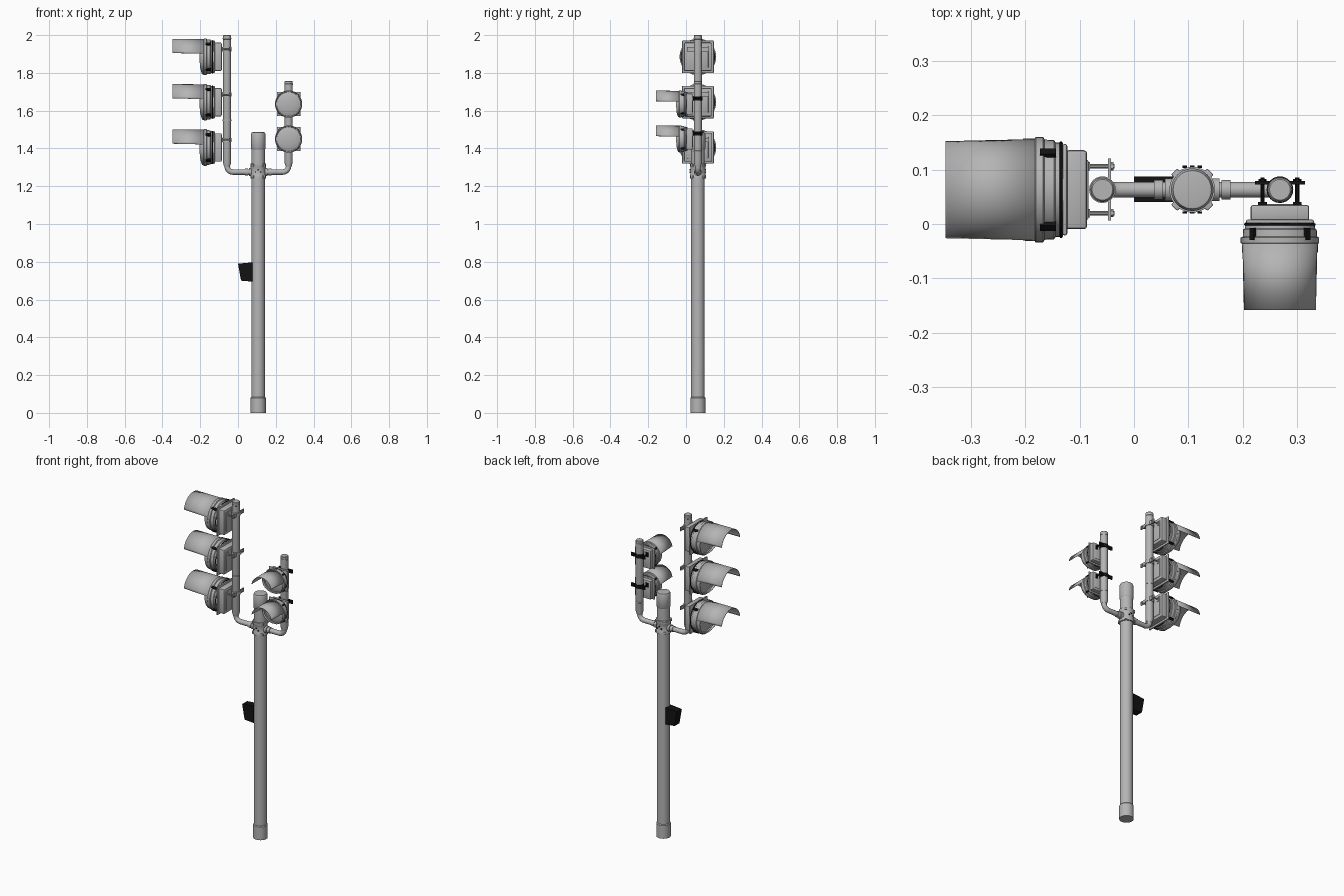
import bpy, bmesh, math
from mathutils import Matrix, Vector

cube = bpy.data.objects.get("Cube")
if cube:
    bpy.data.objects.remove(cube, do_unlink=True)


def material(name, color):
    m = bpy.data.materials.new(name)
    m.use_nodes = True
    m.diffuse_color = (*color, 1)
    m.node_tree.nodes["Principled BSDF"].inputs["Base Color"].default_value = (*color, 1)
    return m


GREY = material("light grey metal", (0.46, 0.46, 0.46))
BLACK = material("black plastic", (0.006, 0.006, 0.006))
POLE_X, POLE_Y = 0.107, 0.063
ARM_Z = 1.275
ALONG_Y = Matrix.Rotation(math.radians(90), 4, 'X')   # turns +z to -y
ALONG_X = Matrix.Rotation(math.radians(90), 4, 'Y')   # turns +z to +x


def finish(name, bm, mat, matrix=None):
    mesh = bpy.data.meshes.new(name)
    bmesh.ops.recalc_face_normals(bm, faces=bm.faces)
    bm.to_mesh(mesh)
    bm.free()
    for p in mesh.polygons:
        p.use_smooth = True
    mesh.set_sharp_from_angle(angle=math.radians(32))
    mesh.materials.append(mat)
    o = bpy.data.objects.new(name, mesh)
    bpy.context.collection.objects.link(o)
    if matrix is not None:
        o.matrix_world = matrix
    return o


def lathe(name, profile, mat, matrix=None, sides=32):
    """Revolve (radius, z) pairs round z, capping open ends."""
    bm = bmesh.new()
    rings = []
    for r, z in profile:
        rings.append([bm.verts.new((r * math.cos(a), r * math.sin(a), z))
                      for a in (math.tau * i / sides for i in range(sides))])
    for a, b in zip(rings, rings[1:]):
        for i in range(sides):
            j = (i + 1) % sides
            bm.faces.new((a[i], a[j], b[j], b[i]))
    bm.faces.new(rings[0])
    bm.faces.new(rings[-1])
    return finish(name, bm, mat, matrix)


def rod(name, r, start, length, mat, matrix, turn=Matrix(), sides=16):
    place = matrix @ Matrix.Translation(start) @ turn
    return lathe(name, [(r, 0), (r, length)], mat, place, sides)


def box(name, center, size, mat, matrix=Matrix(), bevel=0.0):
    bm = bmesh.new()
    bmesh.ops.create_cube(bm, size=1)
    bmesh.ops.scale(bm, vec=size, verts=bm.verts)
    bmesh.ops.translate(bm, vec=center, verts=bm.verts)
    if bevel:
        bmesh.ops.bevel(bm, geom=bm.edges[:], offset=bevel, segments=2,
                        affect='EDGES', profile=0.5)
    return finish(name, bm, mat, matrix)


# Main pole with base sleeve and cap
pole = Matrix.Translation((POLE_X, POLE_Y, 0))
lathe("main_pole", [(0.036, 0.0), (0.036, 1.41)], GREY, pole, 40)
lathe("base_sleeve", [(0.040, 0), (0.040, 0.08), (0.036, 0.085)], GREY, pole, 40)
lathe("pole_cap", [(0.036, 1.395), (0.039, 1.40), (0.039, 1.475),
                   (0.035, 1.485), (0.030, 1.486)], GREY, pole, 40)

# Clamp that carries the two arms
lathe("arm_clamp", [(0.037, 1.24), (0.042, 1.241), (0.042, 1.258), (0.040, 1.262),
                    (0.040, 1.30), (0.042, 1.304), (0.042, 1.32), (0.037, 1.321)],
      GREY, pole, 40)
for k in range(4):
    turned = pole @ Matrix.Rotation(math.radians(45 + 90 * k), 4, 'Z')
    for z in (1.25, 1.312):
        box("clamp_lug", (0.041, 0, z), (0.012, 0.016, 0.014), GREY, turned, 0.002)
for side in (-1, 1):
    for dx, dz in ((0, 0.012), (-0.014, 0), (0.014, 0)):
        rod("clamp_screw", 0.004, (dx, side * 0.042 + 0.002, ARM_Z + dz), 0.004,
            BLACK, pole, ALONG_Y, 8)


def arm(name, end_x, side):
    """Elbow pipe from the pole out to an upright."""
    bend = 0.032
    pts = [(POLE_X + side * 0.035, ARM_Z)]
    for i in range(9):
        a = math.radians(90 * i / 8)
        pts.append((end_x - side * bend * (1 - math.sin(a)),
                    ARM_Z + bend * (1 - math.cos(a))))
    pts.append((end_x, 1.34))
    curve = bpy.data.curves.new(name, 'CURVE')
    curve.dimensions = '3D'
    curve.bevel_depth = 0.0145
    curve.bevel_resolution = 4
    curve.use_fill_caps = True
    spline = curve.splines.new('POLY')
    spline.points.add(len(pts) - 1)
    for p, (x, z) in zip(spline.points, pts):
        p.co = (x, POLE_Y, z, 1)
    curve.materials.append(GREY)
    o = bpy.data.objects.new(name, curve)
    bpy.context.collection.objects.link(o)
    # Collars along the horizontal run
    for d, r, w in ((0.036, 0.021, 0.014), (0.054, 0.018, 0.016)):
        x = POLE_X + side * (d + w / 2) - w / 2
        rod("arm_collar", r, (x, POLE_Y, ARM_Z), w, GREY, Matrix(), ALONG_X, 24)


def upright(name, x, top, joint):
    m = Matrix.Translation((x, POLE_Y, 0))
    lathe(name, [(0.016, 1.305), (0.0215, 1.325), (0.0215, top - 0.003),
                 (0.019, top)], GREY, m, 28)
    for z in (joint, top - 0.022):
        lathe(name + "_joint", [(0.0215, z), (0.0228, z + 0.001),
                                (0.0228, z + 0.007), (0.0215, z + 0.008)], GREY, m, 28)


RIGHT_X, LEFT_X = -0.058, 0.268
arm("right_arm", RIGHT_X, -1)
arm("left_arm", LEFT_X, 1)
upright("right_upright", RIGHT_X, 2.0, 1.545)
upright("left_upright", LEFT_X, 1.757, 1.38)


def visor(name, matrix):
    """Cut-away tunnel hood: each strip's length follows its angle from the top."""
    base, tip = 0.088, 0.26
    strips = [(80 * i / 12, tip) for i in range(13)]
    strips += [(80 + 42 * i / 6, 0.118 - 0.002 * i / 6) for i in range(7)]
    strips += [(122 + 58 * i / 8, 0.116 - 0.016 * i / 8) for i in range(1, 9)]
    bm = bmesh.new()
    for side in (-1, 1):
        prev = None
        for deg, length in strips:
            a = math.radians(deg)
            pair = []
            for d in (base, length):
                f = (d - base) / (tip - base)
                r = 0.0945 - 0.004 * f
                pair.append(bm.verts.new((side * r * math.sin(a), -d,
                                          r * math.cos(a) + 0.005 * f)))
            if prev and prev[2] != deg:
                bm.faces.new((prev[0], prev[1], pair[1], pair[0]))
            prev = (*pair, deg)
    bmesh.ops.remove_doubles(bm, verts=bm.verts, dist=0.00001)
    o = finish(name, bm, GREY, matrix)
    solid = o.modifiers.new("thickness", 'SOLIDIFY')
    solid.thickness = 0.003
    solid.offset = -1


def signal(name, x, z, turn, scale, bracket_mat):
    mount = Matrix.Translation((x, POLE_Y, z)) @ Matrix.Rotation(math.radians(turn), 4, 'Z')
    head = mount @ Matrix.Translation((0, -0.028, 0)) @ Matrix.Scale(scale, 4)
    # Rear case, flange and round front
    box(name + "_rear_case", (0, -0.020, 0), (0.145, 0.040, 0.15), GREY, head, 0.006)
    box(name + "_rear_panel", (0, -0.001, 0), (0.11, 0.006, 0.115), GREY, head, 0.002)
    box(name + "_flange", (0, -0.041, 0), (0.168, 0.009, 0.172), GREY, head, 0.004)
    lathe(name + "_front_case", [(0.086, 0.044), (0.087, 0.058), (0.091, 0.061),
                                 (0.092, 0.078), (0.097, 0.081), (0.097, 0.094),
                                 (0.095, 0.096), (0.088, 0.096), (0.086, 0.091)],
          GREY, head @ ALONG_Y, 40)
    lathe(name + "_gasket", [(0.085, 0.045), (0.0885, 0.046), (0.0885, 0.050),
                             (0.085, 0.051)], BLACK, head @ ALONG_Y, 40)
    lathe(name + "_lens", [(0.086, 0.090), (0.075, 0.095), (0.05, 0.100),
                           (0.025, 0.103), (0.003, 0.104)], GREY, head @ ALONG_Y, 40)
    visor(name + "_visor", head)
    # Latches round the rim
    for k in range(4):
        spin = head @ Matrix.Rotation(math.radians(45 + 90 * k), 4, 'Y')
        box(name + "_latch", (0.095, -0.072, 0), (0.010, 0.03, 0.014), BLACK, spin)
    # Pipe bracket
    bz = 0.04 * scale
    half = 0.043 * scale
    box(name + "_bracket_plate", (0, 0.013, bz), (2 * half + 0.028, 0.006, 0.022),
        bracket_mat, mount)
    rod(name + "_bracket_band", 0.0245, (0, 0, bz - 0.011), 0.022, bracket_mat, mount,
        sides=24)
    for side in (-1, 1):
        rod(name + "_bracket_bolt", 0.004, (side * half, 0.022, bz), 0.054,
            bracket_mat, mount, ALONG_Y, 10)
        rod(name + "_bracket_nut", 0.0075, (side * half, 0.020, bz), 0.006,
            bracket_mat, mount, ALONG_Y, 6)
        box(name + "_bracket_foot", (side * half, -0.026, bz), (0.016, 0.006, 0.026),
            bracket_mat, mount)


for label, z in (("upper", 1.885), ("middle", 1.645), ("lower", 1.405)):
    signal(label + "_large_signal", RIGHT_X, z, -90, 1.0, GREY)
for label, z in (("upper", 1.635), ("lower", 1.45)):
    signal(label + "_small_signal", LEFT_X, z, 0, 0.742, BLACK)

# Wedge-shaped control box on the pole's right side
bm = bmesh.new()
outline = [(0.0, 0.79), (0.076, 0.797), (0.076, 0.695), (0.016, 0.70)]
face = bm.faces.new([bm.verts.new((x, 0.04, z)) for x, z in outline])
grown = bmesh.ops.extrude_face_region(bm, geom=[face])
bmesh.ops.translate(bm, vec=Vector((0, 0.047, 0)),
                    verts=[v for v in grown["geom"] if isinstance(v, bmesh.types.BMVert)])
finish("control_box", bm, BLACK)
